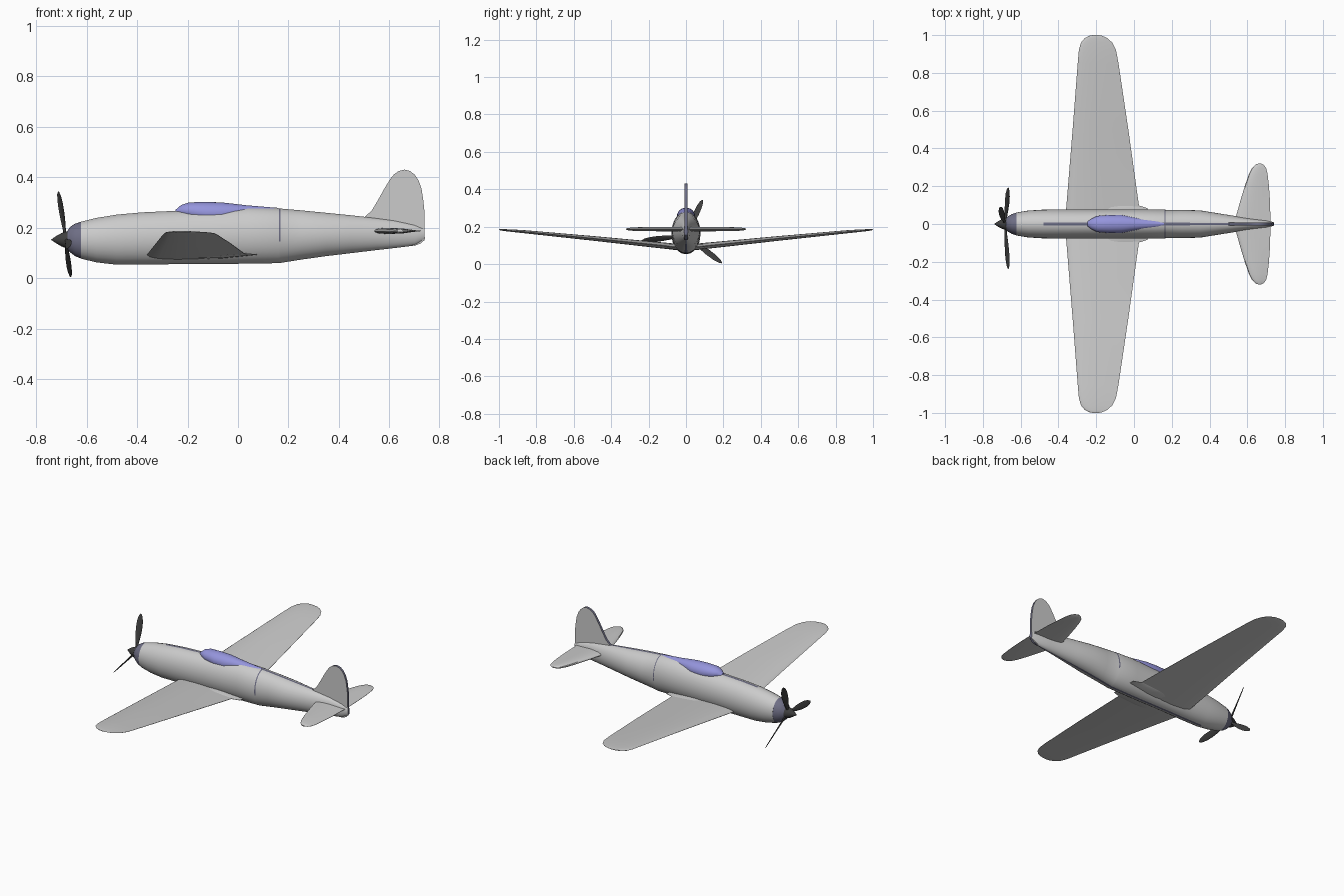
import bpy, bmesh, math
from mathutils import Vector


def material(name, rgb):
    m = bpy.data.materials.new(name)
    m.diffuse_color = (*rgb, 1)
    return m


GREY = material("grey", (0.6, 0.6, 0.6))
SLATE = material("slate", (0.16, 0.16, 0.24))
BLACK = material("black", (0.05, 0.05, 0.05))
BLUE = material("glass_blue", (0.3, 0.3, 0.72))


def loft(name, rings, mats, caps=(True, True), pick=None, angle=35):
    """Skin a list of equal-length closed rings; pick(center) chooses the material slot."""
    n = len(rings[0])
    verts = [v for r in rings for v in r]
    faces = [(i * n + j, i * n + (j + 1) % n, (i + 1) * n + (j + 1) % n, (i + 1) * n + j)
             for i in range(len(rings) - 1) for j in range(n)]
    if caps[0]:
        faces.append(tuple(range(n))[::-1])
    if caps[1]:
        faces.append(tuple(range(len(verts) - n, len(verts))))
    mesh = bpy.data.meshes.new(name)
    mesh.from_pydata(verts, [], faces)
    for m in mats:
        mesh.materials.append(m)
    bm = bmesh.new()
    bm.from_mesh(mesh)
    bmesh.ops.remove_doubles(bm, verts=bm.verts, dist=1e-5)
    bmesh.ops.recalc_face_normals(bm, faces=bm.faces)
    if pick:
        for f in bm.faces:
            f.material_index = pick(f.calc_center_median(), f.normal)
    bm.to_mesh(mesh)
    bm.free()
    obj = bpy.data.objects.new(name, mesh)
    bpy.context.collection.objects.link(obj)
    bpy.ops.object.select_all(action='DESELECT')
    obj.select_set(True)
    bpy.context.view_layer.objects.active = obj
    bpy.ops.object.shade_smooth_by_angle(angle=math.radians(angle))
    return obj


def oval(x, half_w, z0, z1, angles):
    return [(x, half_w * math.sin(a), (z0 + z1) / 2 + (z1 - z0) / 2 * math.cos(a)) for a in angles]


def mirror_y(obj):
    m = obj.modifiers.new("mirror", 'MIRROR')
    m.use_axis = (False, True, False)


# Fuselage: narrow faces at top and bottom carry the dark centre seam
half = [0.09] + [0.09 + (math.pi - 0.18) * i / 14 for i in range(1, 14)] + [math.pi - 0.09]
ANG = half + [a + math.pi for a in half]
body = [(-0.622, 0.061, 0.077, 0.224), (-0.56, 0.071, 0.062, 0.239), (-0.48, 0.076, 0.053, 0.252),
        (-0.38, 0.077, 0.053, 0.261), (-0.25, 0.077, 0.055, 0.267), (-0.05, 0.077, 0.056, 0.276),
        (0.04, 0.077, 0.057, 0.282), (0.162, 0.077, 0.059, 0.277), (0.168, 0.075, 0.06, 0.276),
        (0.25, 0.075, 0.073, 0.269), (0.35, 0.072, 0.087, 0.259), (0.45, 0.056, 0.099, 0.249),
        (0.55, 0.04, 0.111, 0.238), (0.62, 0.03, 0.119, 0.229), (0.70, 0.02, 0.129, 0.212),
        (0.738, 0.01, 0.150, 0.198)]


def body_mat(c, n):
    seam = abs(c.y) < 0.001 and c.x > -0.48
    hoop = 0.162 < c.x < 0.168 and c.z > 0.15
    return 1 if seam or hoop else 0


loft("fuselage", [oval(*s, ANG) for s in body], [GREY, SLATE], pick=body_mat)

# Nose ring and spinner
ROUND = [math.tau * i / 28 for i in range(28)]
nose = [(-0.678, 0.03, 0.118, 0.184), (-0.665, 0.042, 0.102, 0.203),
        (-0.645, 0.053, 0.087, 0.216), (-0.62, 0.0612, 0.0768, 0.2242)]
loft("nose_ring", [oval(*s, ROUND) for s in nose], [SLATE])
spin = [(-0.74, 0.001, 0.151, 0.153), (-0.72, 0.014, 0.138, 0.167),
        (-0.70, 0.025, 0.126, 0.178), (-0.676, 0.033, 0.117, 0.186)]
loft("spinner", [oval(*s, ROUND) for s in spin], [BLACK])


# Propeller blades, each aimed from the hub to its own tip
HUB = Vector((-0.682, 0, 0.152))
PROFILE = [(0.0, 0.007, 0.006), (0.2, 0.008, 0.005), (0.4, 0.015, 0.004), (0.6, 0.019, 0.003),
           (0.8, 0.018, 0.0025), (0.93, 0.012, 0.002), (1.0, 0.003, 0.001)]
for k, tip in enumerate([(-0.711, 0.088, 0.343), (-0.665, 0.192, 0.006), (-0.666, -0.238, 0.125)]):
    span = Vector(tip) - HUB
    axis = Vector((1, 0, 0))
    side = span.cross(axis).normalized()
    chord = (side * 0.8 + axis * 0.6).normalized()
    thick = chord.cross(span).normalized()
    rings = [[HUB + span * t + chord * w * math.cos(a) + thick * h * math.sin(a)
              for a in ROUND[::2]] for t, w, h in PROFILE]
    loft(f"propeller_blade_{k + 1}", rings, [BLACK])


# Lifting surfaces: airfoil sections (y, leading x, trailing x, z, thickness)
FOIL = [(0, 0), (0.03, 0.5), (0.12, 0.85), (0.3, 1), (0.5, 0.9), (0.75, 0.5), (1, 0.06)]


def surface(name, stations):
    rings = []
    for y, x0, x1, z, t in stations:
        up = [(x0 + (x1 - x0) * u, y, z + t / 2 * h) for u, h in FOIL]
        low = [(x0 + (x1 - x0) * u, y, z - t / 2 * h) for u, h in FOIL[:0:-1]]
        rings.append(up + low)
    obj = loft(name, rings, [GREY], caps=(False, True))
    mirror_y(obj)
    return obj


surface("main_wing", [
    (0, -0.365, 0.04, 0.088, 0.036), (0.07, -0.36, 0.03, 0.094, 0.034),
    (0.5, -0.325, -0.03, 0.138, 0.025), (0.85, -0.298, -0.082, 0.172, 0.017),
    (0.92, -0.292, -0.095, 0.178, 0.014), (0.96, -0.281, -0.115, 0.181, 0.011),
    (0.985, -0.26, -0.142, 0.183, 0.008), (0.997, -0.235, -0.17, 0.184, 0.005),
    (1.0, -0.215, -0.188, 0.184, 0.003)])
surface("wing_root_fairing", [
    (0, -0.2, 0.08, 0.092, 0.036), (0.083, -0.2, 0.072, 0.094, 0.03),
    (0.1, -0.2, 0.02, 0.096, 0.02)])
surface("tailplane", [
    (0, 0.53, 0.725, 0.187, 0.024), (0.04, 0.54, 0.722, 0.187, 0.024),
    (0.12, 0.562, 0.72, 0.187, 0.023), (0.206, 0.588, 0.714, 0.187, 0.022),
    (0.265, 0.609, 0.707, 0.187, 0.02), (0.295, 0.624, 0.70, 0.187, 0.016),
    (0.313, 0.642, 0.687, 0.187, 0.011), (0.32, 0.658, 0.674, 0.187, 0.005)])

# Fin and rudder: flat plate with a dark edge band
outline = [(0.49, 0.235), (0.505, 0.245), (0.53, 0.268), (0.555, 0.31), (0.58, 0.355),
           (0.604, 0.394), (0.618, 0.411), (0.636, 0.424), (0.66, 0.43), (0.682, 0.424),
           (0.70, 0.41), (0.715, 0.388), (0.727, 0.355), (0.734, 0.31), (0.738, 0.27),
           (0.74, 0.155), (0.725, 0.138), (0.70, 0.128), (0.6, 0.15), (0.5, 0.2)]
loft("tail_fin", [[(x, y, z) for x, z in outline] for y in (-0.007, 0.007)], [GREY, SLATE],
     pick=lambda c, n: 0 if abs(n.y) > 0.7 else 1)

# Canopy: raised glazing tapering into the spine
glass = [(-0.247, 0.012, 0.25, 0.271), (-0.225, 0.028, 0.244, 0.290), (-0.195, 0.043, 0.232, 0.300),
         (-0.13, 0.048, 0.212, 0.302), (-0.065, 0.047, 0.212, 0.300), (-0.02, 0.038, 0.228, 0.295),
         (0.03, 0.029, 0.24, 0.289), (0.125, 0.017, 0.255, 0.281), (0.16, 0.008, 0.262, 0.2785)]
loft("canopy", [oval(*s, ROUND) for s in glass], [BLUE], angle=30)
